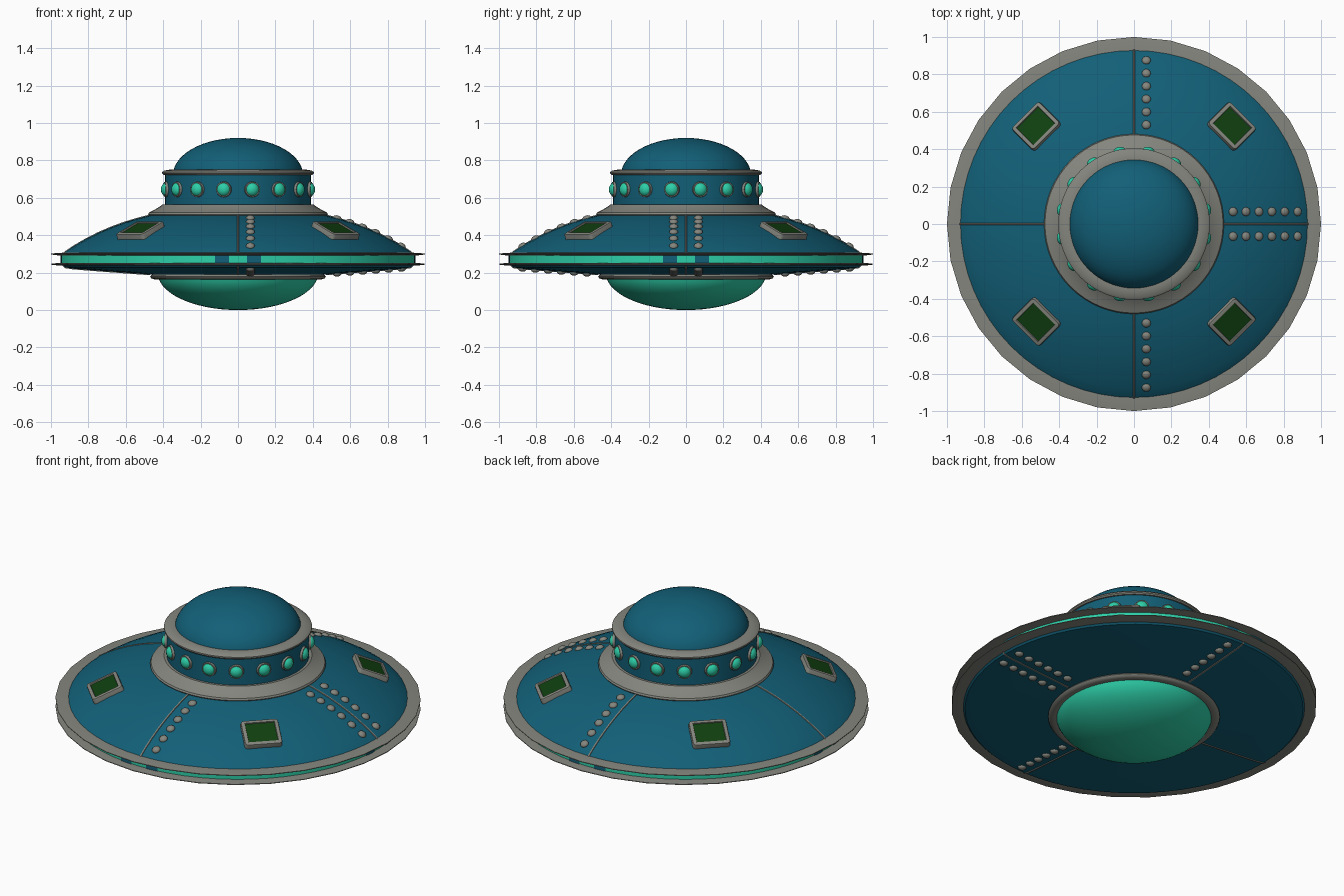
import bpy, bmesh, math
from mathutils import Matrix, Vector

if "Cube" in bpy.data.objects:
    bpy.data.objects.remove(bpy.data.objects["Cube"])


def material(name, rgb):
    m = bpy.data.materials.new(name)
    m.diffuse_color = (*rgb, 1)
    m.use_nodes = True
    m.node_tree.nodes["Principled BSDF"].inputs["Base Color"].default_value = m.diffuse_color
    return m


BLUE = material("deep blue", (0.006, 0.115, 0.185))
GREY = material("warm grey", (0.23, 0.235, 0.205))
TEAL = material("bright teal", (0.026, 0.62, 0.39))
GREEN = material("dark green", (0.005, 0.05, 0.005))


def finish(name, bm, mats, angle=35):
    me = bpy.data.meshes.new(name)
    bm.to_mesh(me)
    bm.free()
    for m in mats:
        me.materials.append(m)
    ob = bpy.data.objects.new(name, me)
    bpy.context.collection.objects.link(ob)
    bpy.ops.object.select_all(action='DESELECT')
    ob.select_set(True)
    bpy.context.view_layer.objects.active = ob
    bpy.ops.object.shade_smooth_by_angle(angle=math.radians(angle))
    return ob


def lathe(name, profile, mat, n=64, closed=False, angle=35):
    """Spin (radius, z) points round the z axis."""
    bm = bmesh.new()
    rings = []
    for r, z in profile:
        if r < 1e-5:
            rings.append([bm.verts.new((0, 0, z))] * n)
        else:
            rings.append([bm.verts.new((r * math.cos(2 * math.pi * i / n),
                                        r * math.sin(2 * math.pi * i / n), z)) for i in range(n)])
    pairs = list(zip(rings, rings[1:]))
    if closed:
        pairs.append((rings[-1], rings[0]))
    for a, b in pairs:
        for i in range(n):
            j = (i + 1) % n
            bm.faces.new(list(dict.fromkeys((a[i], a[j], b[j], b[i]))))
    bmesh.ops.recalc_face_normals(bm, faces=bm.faces)
    return finish(name, bm, [mat], angle)


def ellipse(a, b, zc, t0, t1, n=14):
    return [(abs(a * math.cos(t0 + (t1 - t0) * i / n)), zc + b * math.sin(t0 + (t1 - t0) * i / n))
            for i in range(n + 1)]


def height(profile, r):
    """Height and slope of a hull profile at radius r."""
    for (r0, z0), (r1, z1) in zip(profile, profile[1:]):
        if r0 <= r <= r1:
            s = (z1 - z0) / (r1 - r0)
            return z0 + s * (r - r0), s
    return profile[-1][1], 0


# Saucer hull
UPPER = [(0.40, 0.522), (0.47, 0.507), (0.54, 0.489), (0.61, 0.468), (0.68, 0.442),
         (0.75, 0.412), (0.82, 0.376), (0.88, 0.341), (0.92, 0.314), (0.94, 0.295)]
LOWER = [(0.38, 0.184), (0.47, 0.190), (0.70, 0.207), (0.88, 0.221), (0.925, 0.228), (0.94, 0.243)]
lathe("hull", UPPER + LOWER[::-1], BLUE)

# Rim: two thin faceted rings with a glowing band between them
for name, z in (("upper_rim_ring", 0.299), ("lower_rim_ring", 0.245)):
    lathe(name, [(0.925, z + 0.008), (0.97, z + 0.006), (1.0, z + 0.002),
                 (1.0, z - 0.002), (0.97, z - 0.006), (0.925, z - 0.008)], GREY, 32, True)
lathe("rim_light_band", [(0.945, 0.295), (0.945, 0.249)], TEAL)

# Blue panels on the light band, a pair on each side
bm = bmesh.new()
for k in range(4):
    for s in (-1, 1):
        mid = k * math.pi / 2 + s * 0.09
        for i in range(4):
            angs = [mid + (i + d - 2) * 0.0195 for d in (0, 1)]
            p = [(0.949 * math.cos(a), 0.949 * math.sin(a)) for a in angs]
            bm.faces.new([bm.verts.new((*p[c], z)) for c, z in
                          ((0, 0.252), (1, 0.252), (1, 0.292), (0, 0.292))])
bmesh.ops.remove_doubles(bm, verts=bm.verts, dist=1e-5)
finish("rim_band_panels", bm, [BLUE])

# Neck, collar rings and domes
lathe("neck_flange", [(0.38, 0.563), (0.405, 0.563), (0.42, 0.552), (0.45, 0.534),
                      (0.476, 0.522), (0.481, 0.512), (0.472, 0.500), (0.38, 0.50)], GREY, 64, True)
lathe("neck", [(0.39, 0.54), (0.39, 0.735)], BLUE)
lathe("neck_top_ring", [(0.33, 0.722), (0.398, 0.722), (0.405, 0.729), (0.405, 0.737),
                        (0.395, 0.746), (0.355, 0.752), (0.33, 0.752)], GREY, 64, True)
lathe("top_dome", ellipse(0.348, 0.20, 0.72, 0, math.pi / 2), BLUE)
lathe("belly_dome", ellipse(0.43, 0.20, 0.20, -0.15, -math.pi / 2), TEAL)
lathe("belly_ring", [(0.438 + 0.032 * math.cos(t * math.pi / 5),
                      0.178 + 0.015 * math.sin(t * math.pi / 5)) for t in range(10)],
      GREY, 64, True, 60)

# Round neck lights with bezels
lights, bezels = bmesh.new(), bmesh.new()
for k in range(16):
    rot = Matrix.Rotation((k + 0.5) * math.pi / 8, 4, 'Z')
    at = rot @ Matrix.Translation((0.390, 0, 0.645))
    bmesh.ops.create_uvsphere(lights, u_segments=16, v_segments=10, radius=1,
                              matrix=at @ Matrix.Diagonal((0.030, 0.037, 0.037, 1)))
    bmesh.ops.create_cone(bezels, cap_ends=True, segments=20, radius1=0.044, radius2=0.040, depth=0.022,
                          matrix=at @ Matrix.Rotation(math.pi / 2, 4, 'Y'))
finish("neck_lights", lights, [TEAL], 60)
finish("neck_light_bezels", bezels, [GREY])

# Four framed hatches sitting on the sloping hull
for k in range(4):
    z, s = height(UPPER, 0.735)
    bm = bmesh.new()
    bmesh.ops.create_cube(bm, size=1, matrix=Matrix.Diagonal((0.182, 0.208, 0.05, 1)))
    top = [f for f in bm.faces if f.normal.z > 0.9]
    bmesh.ops.bevel(bm, geom=[e for e in bm.edges if abs(e.verts[0].co.z - e.verts[1].co.z) > 0.01],
                    offset=0.018, segments=3, affect='EDGES', profile=0.5)
    top = max(bm.faces, key=lambda f: f.calc_center_median().z)
    bmesh.ops.bevel(bm, geom=list(top.edges), offset=0.008, segments=2, affect='EDGES', profile=0.5)
    top = max(bm.faces, key=lambda f: f.calc_center_median().z)
    bmesh.ops.inset_region(bm, faces=[top], thickness=0.013)
    bmesh.ops.inset_region(bm, faces=[top], thickness=0.002, depth=-0.006)
    top.material_index = 1
    bm.transform(Matrix.Rotation(math.pi / 4 + k * math.pi / 2, 4, 'Z')
                 @ Matrix.Translation((0.735, 0, z)) @ Matrix.Rotation(-math.atan(s), 4, 'Y'))
    finish("hatch_%d" % (k + 1), bm, [GREY, GREEN])

# Seams on the four axes, above and below
bm = bmesh.new()
for prof, up in ((UPPER, 1), (LOWER, -1)):
    for k in range(4):
        rot = Matrix.Rotation(k * math.pi / 2, 4, 'Z')
        last = None
        for r, z in prof[1:]:
            row = [bm.verts.new(rot @ Vector((r, y, z + up * h))) for y, h in
                   ((-0.006, -0.003), (-0.004, 0.004), (0.004, 0.004), (0.006, -0.003))]
            if last:
                for i in range(3):
                    bm.faces.new((last[i], row[i], row[i + 1], last[i + 1]))
            last = row
bmesh.ops.recalc_face_normals(bm, faces=bm.faces)
finish("hull_seams", bm, [GREY])

# Rivet rows: (axis angle, sideways offset), above and below
bm = bmesh.new()
for quarter, side in ((0, 0.066), (0, -0.066), (1, -0.066), (3, 0.066)):
    for prof in (UPPER, LOWER):
        for i in range(6):
            r = 0.53 + 0.069 * i
            z, s = height(prof, math.hypot(r, side))
            bmesh.ops.create_uvsphere(
                bm, u_segments=14, v_segments=8, radius=1,
                matrix=Matrix.Rotation(quarter * math.pi / 2, 4, 'Z') @ Matrix.Translation((r, side, z))
                @ Matrix.Rotation(-math.atan(s), 4, 'Y') @ Matrix.Diagonal((0.024, 0.024, 0.016, 1)))
finish("rivets", bm, [GREY], 60)
